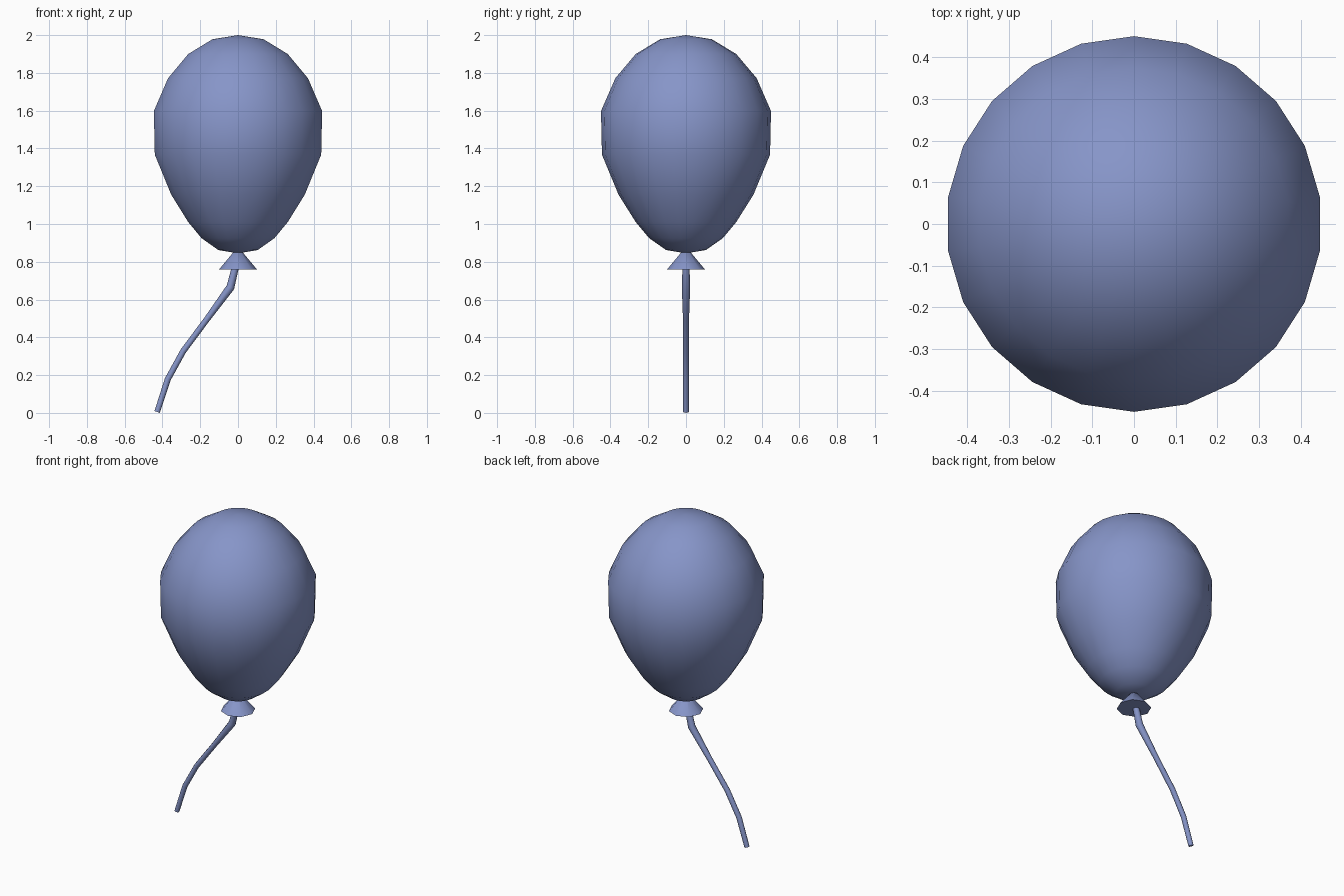
import bpy, bmesh, math
from mathutils import Vector

if "Cube" in bpy.data.objects:
    bpy.data.objects.remove(bpy.data.objects["Cube"])

mat = bpy.data.materials.new("balloon_blue")
mat.diffuse_color = (0.24, 0.30, 0.58, 1)
mat.use_nodes = True
mat.node_tree.nodes["Principled BSDF"].inputs["Base Color"].default_value = mat.diffuse_color


def sweep(name, stations, sides, phase, smooth_angle):
    """Skin rings (centre, radius, tilt about y); zero radius makes a pole, open ends are capped."""
    bm = bmesh.new()
    rings = []
    for centre, r, tilt in stations:
        if r == 0:
            rings.append([bm.verts.new(centre)] * sides)
            continue
        u = Vector((math.cos(tilt), 0, -math.sin(tilt)))
        v = Vector((0, 1, 0))
        angles = [phase + 2 * math.pi * i / sides for i in range(sides)]
        rings.append([bm.verts.new(Vector(centre) + r * (u * math.cos(a) + v * math.sin(a)))
                      for a in angles])
    for a, b in zip(rings, rings[1:]):
        for i in range(sides):
            j = (i + 1) % sides
            bm.faces.new(list(dict.fromkeys((a[i], a[j], b[j], b[i]))))
    for ring in (rings[0], rings[-1]):
        if ring[0] is not ring[1]:
            bm.faces.new(ring)
    bmesh.ops.recalc_face_normals(bm, faces=bm.faces[:])
    mesh = bpy.data.meshes.new(name)
    bm.to_mesh(mesh)
    bm.free()
    mesh.materials.append(mat)
    ob = bpy.data.objects.new(name, mesh)
    bpy.context.collection.objects.link(ob)
    bpy.ops.object.select_all(action='DESELECT')
    ob.select_set(True)
    bpy.context.view_layer.objects.active = ob
    bpy.ops.object.shade_smooth_by_angle(angle=math.radians(smooth_angle))
    return ob


# Balloon body: 22-sided teardrop
profile = [(0, 0.845), (0.105, 0.862), (0.195, 0.925), (0.266, 1.01), (0.357, 1.155),
           (0.445, 1.367), (0.45, 1.598), (0.374, 1.772), (0.266, 1.90),
           (0.137, 1.978), (0, 2.0)]
sweep("balloon_body", [((0, 0, z), r, 0) for r, z in profile], 22, math.pi / 2, 60)

# Knot: small flared cone under the body
sweep("knot", [((0, 0, 0.76), 0.10, 0), ((0, 0, 0.87), 0.008, 0)], 8, 0, 60)

# String: thin tube trailing to the left
path = [(-0.005, 0.80, 0.017), (-0.017, 0.76, 0.019), (-0.04, 0.665, 0.022),
        (-0.165, 0.495, 0.016), (-0.29, 0.327, 0.016), (-0.372, 0.178, 0.016),
        (-0.428, 0.005, 0.015)]
stations = []
for i, (x, z, r) in enumerate(path):
    p, n = path[max(i - 1, 0)], path[min(i + 1, len(path) - 1)]
    tilt = math.atan2(p[0] - n[0], p[1] - n[1])
    stations.append(((x, 0, z), r, tilt))
sweep("string", stations, 8, 0, 60)
